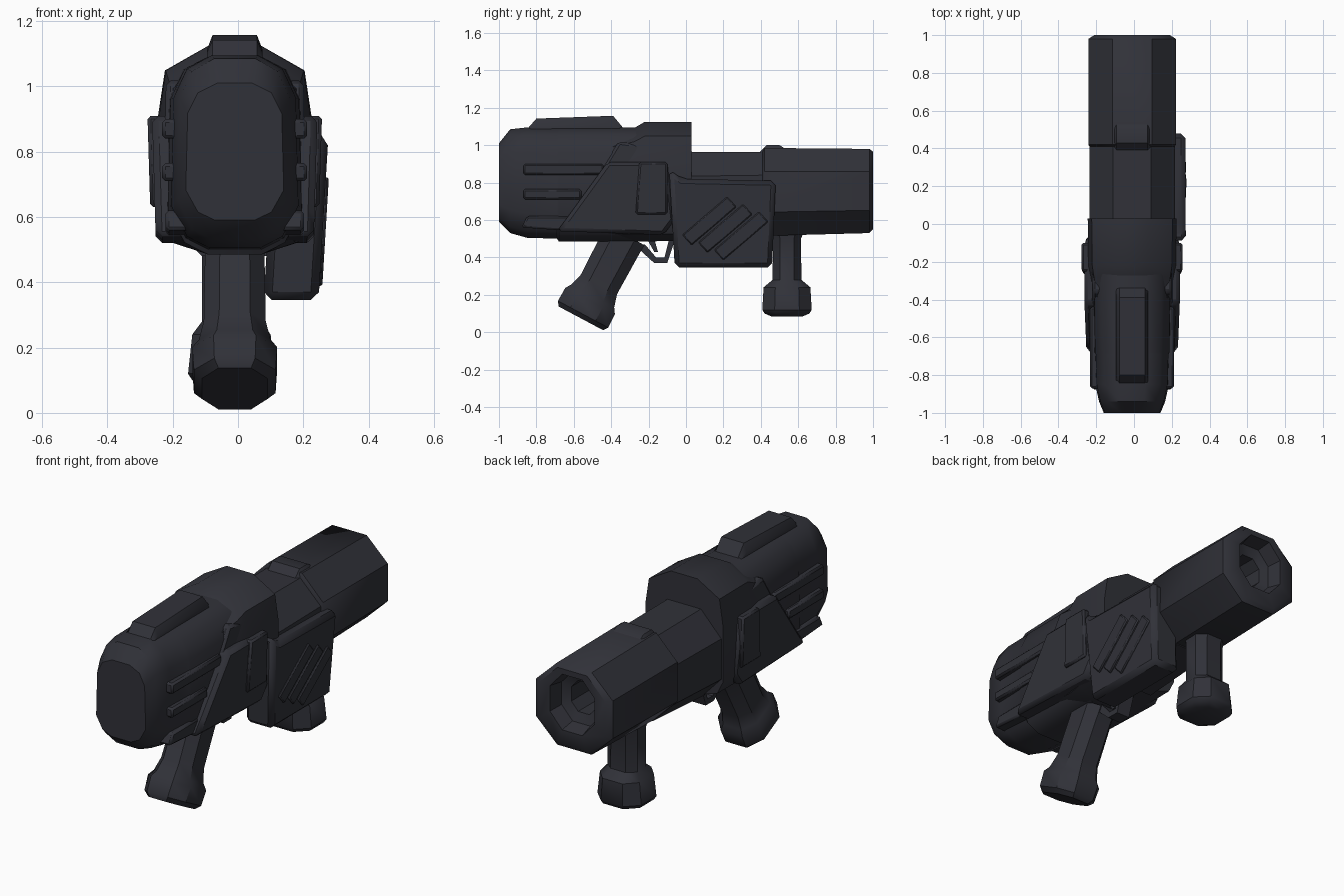
import bpy
import bmesh
import math
from mathutils import Matrix

if bpy.data.objects.get("Cube"):
    bpy.data.objects.remove(bpy.data.objects["Cube"])

CX = -0.01  # centre line of the body

metal = bpy.data.materials.new("dark gunmetal")
metal.use_nodes = True
colour = (0.03, 0.031, 0.04, 1)
metal.diffuse_color = colour
metal.node_tree.nodes["Principled BSDF"].inputs["Base Color"].default_value = colour

# Half cross-sections from bottom to top: (share of half width, share of height)
SHELL = [(0.4, 0), (0.75, 0.06), (1, 0.22), (0.96, 0.78), (0.75, 0.93), (0.36, 1)]
COLLAR = [(0.35, 0), (0.85, 0.06), (1, 0.17), (1, 0.66), (0.91, 0.88), (0.34, 1)]
OCTAGON = [(0.45, 0), (1, 0.27), (1, 0.73), (0.45, 1)]


def finish(name, bm, angle=38, bevel=0.0, matrix=None):
    bmesh.ops.recalc_face_normals(bm, faces=bm.faces[:])
    mesh = bpy.data.meshes.new(name)
    bm.to_mesh(mesh)
    bm.free()
    if matrix:
        mesh.transform(matrix)
    mesh.materials.append(metal)
    obj = bpy.data.objects.new(name, mesh)
    bpy.context.collection.objects.link(obj)
    bpy.ops.object.select_all(action="DESELECT")
    obj.select_set(True)
    bpy.context.view_layer.objects.active = obj
    bpy.ops.object.shade_smooth_by_angle(angle=math.radians(angle))
    if bevel:
        mod = obj.modifiers.new("edge chamfer", "BEVEL")
        mod.width = bevel
        mod.segments = 1
    return obj


def loft(name, profile, stations, cx=CX, matrix=None):
    """Skin a symmetric section along y; stations are (y, half width, bottom, top)."""
    bm = bmesh.new()
    outline = profile + [(-u, v) for u, v in reversed(profile)]
    rings = [[bm.verts.new((cx + u * w, y, lo + v * (hi - lo))) for u, v in outline]
             for y, w, lo, hi in stations]
    n = len(outline)
    for a, b in zip(rings, rings[1:]):
        for i in range(n):
            j = (i + 1) % n
            bm.faces.new((a[i], a[j], b[j], b[i]))
    bm.faces.new(rings[0])
    bm.faces.new(rings[-1])
    return finish(name, bm, matrix=matrix)


def plate(name, outline, x0, x1, bevel=0.0, lean=0.0):
    """Extrude a side outline of (y, z) points from x0 to x1, leaning outwards with height."""
    bm = bmesh.new()
    sides = [[bm.verts.new((x + lean * (z - 0.7), y, z)) for y, z in outline]
             for x in (x0, x1)]
    n = len(outline)
    for i in range(n):
        j = (i + 1) % n
        bm.faces.new((sides[0][i], sides[0][j], sides[1][j], sides[1][i]))
    for side in sides:
        bm.faces.new(side)
    return finish(name, bm, bevel=bevel)


# Rear shell, rounded off at the end
loft("rear_shell", SHELL, [
    (-1.0, 0.15, 0.59, 1.01), (-0.94, 0.175, 0.53, 1.085), (-0.85, 0.195, 0.505, 1.095),
    (-0.69, 0.2, 0.5, 1.095), (-0.68, 0.205, 0.485, 1.095), (-0.25, 0.21, 0.485, 1.095)])

# Raised ridge on top of the shell
loft("top_ridge", [(1, 0), (1, 0.55), (0.8, 1)], [
    (-0.85, 0.085, 1.06, 1.085), (-0.8, 0.085, 1.06, 1.142),
    (-0.39, 0.085, 1.06, 1.157), (-0.33, 0.085, 1.06, 1.085)])

# Collar around the middle
loft("collar", COLLAR, [
    (-0.42, 0.2, 0.5, 1.05), (-0.28, 0.222, 0.485, 1.09),
    (-0.22, 0.232, 0.485, 1.125), (0.03, 0.235, 0.49, 1.125)])

# Barrel housing between collar and muzzle
loft("barrel_housing", OCTAGON, [(0.0, 0.225, 0.48, 0.965), (0.45, 0.225, 0.51, 0.962)])

# Muzzle sleeve with a stepped bore
loft("muzzle_sleeve", OCTAGON, [
    (0.41, 0.225, 0.52, 0.965), (0.42, 0.232, 0.515, 0.985), (0.98, 0.232, 0.53, 0.98),
    (1.0, 0.2, 0.55, 0.965), (1.0, 0.135, 0.63, 0.935), (0.92, 0.12, 0.65, 0.92),
    (0.9, 0.075, 0.7, 0.87), (0.6, 0.075, 0.7, 0.87)])
loft("sleeve_rib", [(1, 0), (1, 0.6), (0.75, 1)], [
    (0.39, 0.11, 0.9, 0.96), (0.43, 0.11, 0.9, 1.0),
    (0.5, 0.11, 0.9, 1.0), (0.54, 0.11, 0.9, 0.975)])

# Side armour and vent fins on both sides
for side, s in (("left", 1), ("right", -1)):
    plate(side + "_side_panel",
          [(-0.69, 0.54), (-0.63, 0.62), (-0.42, 0.91), (-0.1, 0.91), (-0.06, 0.6), (-0.12, 0.52)],
          CX + s * 0.12, CX + s * 0.247, bevel=0.02, lean=s * 0.03)
    plate(side + "_diagonal_band",
          [(-0.64, 0.56), (-0.5, 0.56), (-0.22, 1.0), (-0.36, 1.02)],
          CX + s * 0.12, CX + s * 0.217, bevel=0.015, lean=s * -0.02)
    plate(side + "_raised_panel",
          [(-0.27, 0.63), (-0.25, 0.91), (-0.1, 0.91), (-0.1, 0.63)],
          CX + s * 0.15, CX + s * 0.261, bevel=0.01, lean=s * 0.03)
    for level, low, high, front in (("upper", 0.84, 0.9, -0.44), ("lower", 0.71, 0.765, -0.56)):
        plate(side + "_" + level + "_vent_fin",
              [(-0.87, low), (-0.87, high), (front, high), (front, low)],
              CX + s * 0.15, CX + s * 0.222, bevel=0.01)
    plate(side + "_bottom_fin", [(-0.88, 0.56), (-0.85, 0.62), (-0.6, 0.62), (-0.6, 0.54)],
          CX + s * 0.12, CX + s * 0.212, bevel=0.01)

# Magazine box on the left, with slanted slats
plate("magazine_box", [(-0.06, 0.345), (-0.09, 0.87), (-0.02, 0.82), (0.48, 0.81), (0.46, 0.345)],
      0.1, 0.268, bevel=0.025, lean=0.06)
for k in range(3):
    y, z = -0.02 + 0.085 * k, 0.52 - 0.04 * k
    plate("magazine_slat_%d" % (k + 1),
          [(y, z), (y + 0.05, z - 0.055), (y + 0.29, z + 0.15), (y + 0.24, z + 0.205)],
          0.22, 0.277, bevel=0.006, lean=0.06)


def handle(name, place, tilt, stations, cx):
    turn = Matrix.Translation((0, *place)) @ Matrix.Rotation(math.radians(tilt), 4, "X")
    loft(name, [(0.5, 0), (1, 0.25), (1, 0.75), (0.5, 1)],
         [(t, w, -d, d) for t, w, d in stations], cx, turn)


# Rear grip and fore grip, each flared at the foot
handle("rear_grip", (-0.325, 0.52), -118, [
    (0, 0.09, 0.115), (0.3, 0.095, 0.11), (0.37, 0.11, 0.13),
    (0.4, 0.13, 0.15), (0.48, 0.125, 0.152), (0.505, 0.1, 0.135)], CX)
handle("fore_grip", (0.54, 0.56), -90, [
    (0, 0.1, 0.1), (0.06, 0.09, 0.075), (0.28, 0.09, 0.077), (0.32, 0.12, 0.125),
    (0.44, 0.133, 0.132), (0.46, 0.12, 0.12), (0.475, 0.09, 0.085)], -0.02)

# Trigger guard and trigger
plate("trigger_guard",
      [(-0.28, 0.47), (-0.17, 0.37), (-0.1, 0.37), (-0.05, 0.52),
       (-0.085, 0.52), (-0.115, 0.4), (-0.16, 0.4), (-0.22, 0.47)], -0.05, 0.03)
plate("trigger", [(-0.21, 0.5), (-0.17, 0.43), (-0.15, 0.43), (-0.17, 0.5)], -0.025, 0.005)
